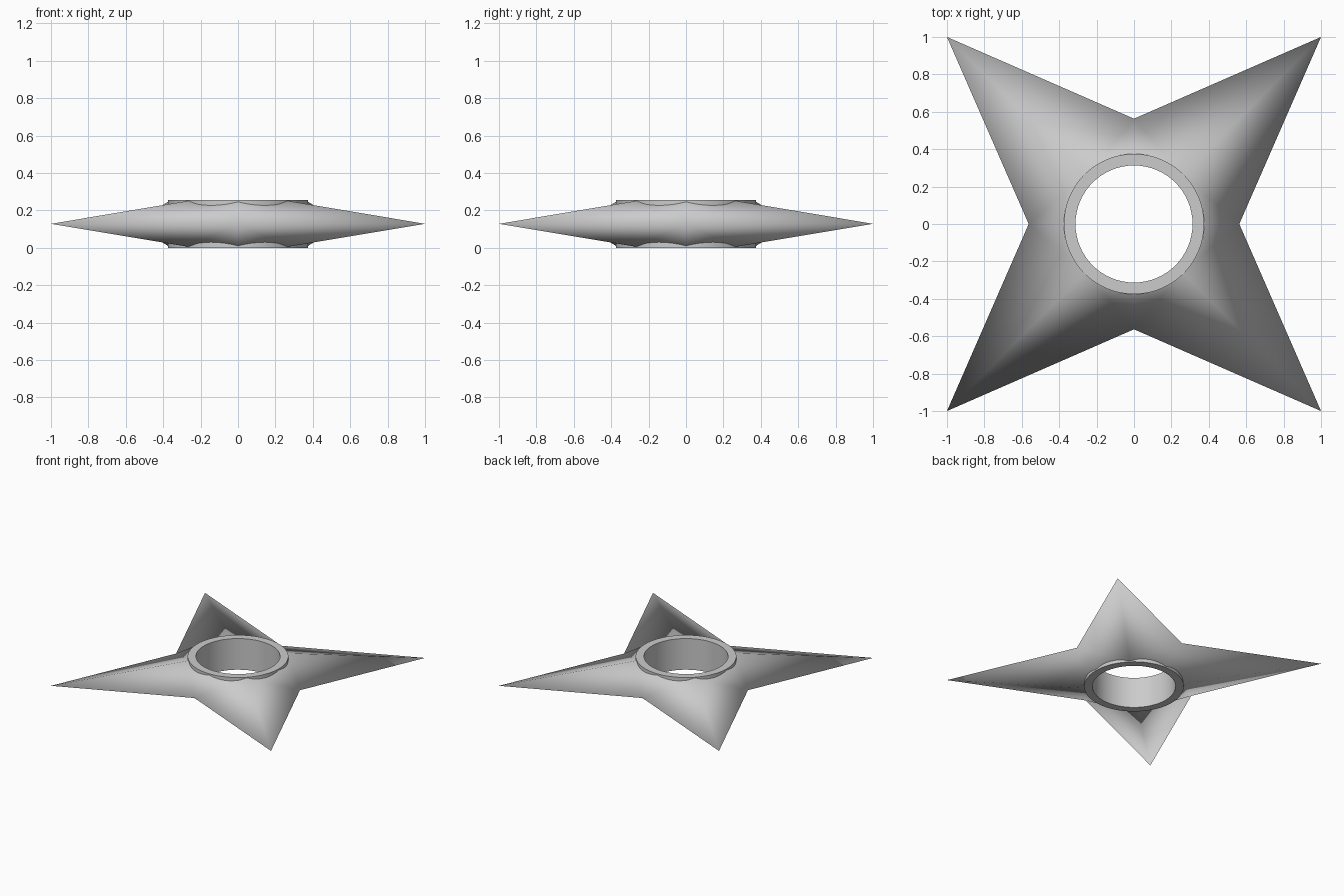
import bpy, bmesh
from math import cos, sin, pi, sqrt

if "Cube" in bpy.data.objects:
    bpy.data.objects.remove(bpy.data.objects["Cube"])

MID = 0.128          # height of the sharp outline
BODY_HALF = 0.124    # half thickness of the blades at the ring
RING_HALF = 0.128


def finish(bm, name):
    bmesh.ops.recalc_face_normals(bm, faces=bm.faces)
    mesh = bpy.data.meshes.new(name)
    bm.to_mesh(mesh)
    bm.free()
    ob = bpy.data.objects.new(name, mesh)
    bpy.context.collection.objects.link(ob)
    return ob


def loop(bm, radii, z):
    n = len(radii)
    return [bm.verts.new((r * cos(2 * pi * i / n), r * sin(2 * pi * i / n), z))
            for i, r in enumerate(radii)]


# Four-pointed blade body: star outline rising to an octagon around the hole
bm = bmesh.new()
star = loop(bm, [0.563, sqrt(2)] * 4, MID)
top = loop(bm, [0.365] * 8, MID + BODY_HALF)
bottom = loop(bm, [0.365] * 8, MID - BODY_HALF)
for inner in (top, bottom):
    for i in range(0, 8, 2):
        for tip in (i + 1, i - 1):
            t = tip % 8
            bm.faces.new((star[i], star[t], inner[t]))
            bm.faces.new((star[i], inner[t], inner[i]))
for i in range(8):
    j = (i + 1) % 8
    bm.faces.new((top[i], top[j], bottom[j], bottom[i]))
for f in bm.faces:
    f.smooth = True
for rim in (top, bottom):
    for i in range(8):
        bm.edges.get((rim[i], rim[(i + 1) % 8])).smooth = False
finish(bm, "blade_body")

# Centre ring
bm = bmesh.new()
N = 64
loops = [loop(bm, [r] * N, MID + s * RING_HALF)
         for r, s in ((0.375, -1), (0.375, 1), (0.313, 1), (0.313, -1))]
for k in range(4):
    a, b = loops[k], loops[(k + 1) % 4]
    for i in range(N):
        j = (i + 1) % N
        f = bm.faces.new((a[i], a[j], b[j], b[i]))
        f.smooth = k in (0, 2)
    for i in range(N):
        bm.edges.get((a[i], a[(i + 1) % N])).smooth = False
finish(bm, "centre_ring")
